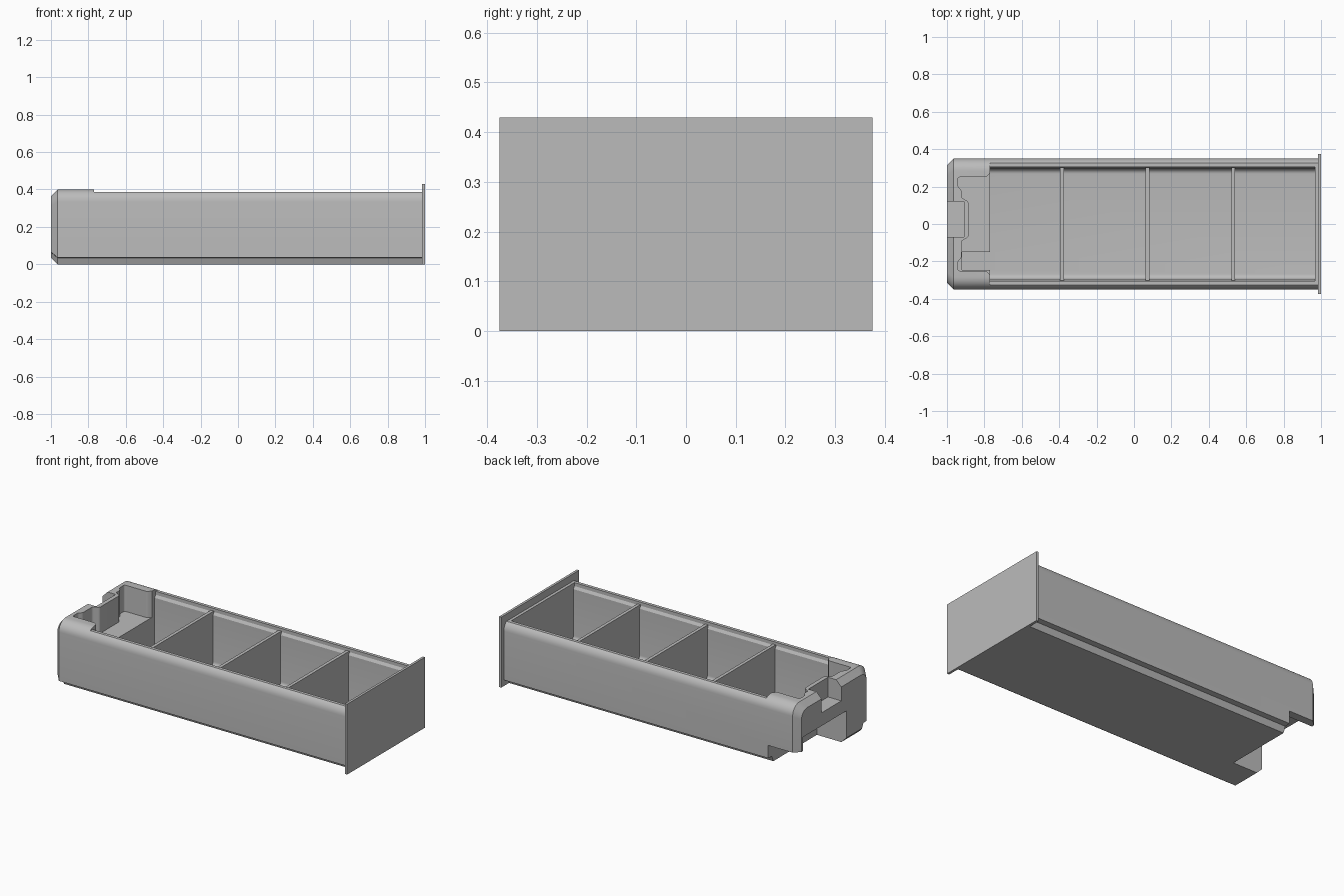
import bpy, bmesh, math
from mathutils import Vector

cube = bpy.data.objects.get("Cube")
if cube:
    bpy.data.objects.remove(cube, do_unlink=True)

grey = bpy.data.materials.new("plain grey")
grey.use_nodes = True
GREY = (0.5, 0.5, 0.5, 1)
grey.diffuse_color = GREY
grey.node_tree.nodes["Principled BSDF"].inputs["Base Color"].default_value = GREY


def finish(bm, name):
    bmesh.ops.recalc_face_normals(bm, faces=bm.faces)
    mesh = bpy.data.meshes.new(name)
    bm.to_mesh(mesh)
    bm.free()
    ob = bpy.data.objects.new(name, mesh)
    bpy.context.collection.objects.link(ob)
    mesh.materials.append(grey)
    return ob


def loft(name, rings):
    """Closed solid through matching rings of points."""
    bm = bmesh.new()
    loops = [[bm.verts.new(p) for p in ring] for ring in rings]
    n = len(loops[0])
    for a, b in zip(loops, loops[1:]):
        for i in range(n):
            j = (i + 1) % n
            bm.faces.new((a[i], a[j], b[j], b[i]))
    bm.faces.new(loops[0])
    bm.faces.new(loops[-1])
    return finish(bm, name)


def box(name, x, y, z):
    return loft(name, [[(x[0], y[0], h), (x[1], y[0], h), (x[1], y[1], h), (x[0], y[1], h)]
                       for h in z])


def arc(cy, cz, r, start, end, steps=8):
    angles = [math.radians(start + (end - start) * i / steps) for i in range(steps + 1)]
    return [(cy + r * math.cos(a), cz + r * math.sin(a)) for a in angles]


def mirrored(half):
    return half + [(-y, z) for y, z in reversed(half)]


def section(x, pts):
    return [(x, y, z) for y, z in pts]


def cut(target, cutter):
    mod = target.modifiers.new("cut", 'BOOLEAN')
    mod.operation = 'DIFFERENCE'
    mod.solver = 'EXACT'
    mod.object = cutter
    bpy.context.view_layer.objects.active = target
    bpy.ops.object.modifier_apply(modifier=mod.name)
    bpy.data.objects.remove(cutter, do_unlink=True)


# Outer shell: rounded top edges, stepped bottom edges, chamfered rear end
outer = mirrored([(0.30, 0), (0.315, 0.035), (0.35, 0.037)] + arc(0.285, 0.335, 0.065, 0, 90))
inset = [(y * 0.9, 0.035 + z * 0.825) for y, z in outer]
body = loft("drawer_body", [section(-1, inset), section(-0.965, outer), section(0.987, outer)])

# Lower rim along the compartments
cut(body, box("rim_cutter", (-0.77, 1.1), (-0.5, 0.5), (0.386, 0.6)))

# Main compartment with filleted floor edges and a slight inner lip
inner = mirrored(arc(0.268, 0.067, 0.027, -90, 0, 6)
                 + [(0.295, 0.35), (0.305, 0.365), (0.305, 0.5)])
cut(body, loft("compartment_cutter", [section(-0.77, inner), section(0.967, inner)]))

# Rear compartment, narrowed around the latch pocket
upper = [(-0.75, 0.275), (-0.772, 0.27), (-0.79, 0.25), (-0.942, 0.25), (-0.942, 0.20),
         (-0.922, 0.18), (-0.922, 0.14), (-0.885, 0.12)]
lower = [(-0.885, -0.07), (-0.922, -0.09), (-0.922, -0.18), (-0.942, -0.20), (-0.942, -0.25),
         (-0.79, -0.25), (-0.772, -0.27), (-0.75, -0.275)]
rear = loft("rear_cutter", [[(x, y, z) for x, y in upper + lower] for z in (0.24, 0.6)])
bm = bmesh.new()
bm.from_mesh(rear.data)
corners = [e for e in bm.edges
           if abs(e.verts[0].co.z - e.verts[1].co.z) > 0.1 and e.verts[0].co.x < -0.78]
bmesh.ops.bevel(bm, geom=corners, offset=0.009, segments=3, profile=0.5, affect='EDGES')
bm.to_mesh(rear.data)
bm.free()
cut(body, rear)
cut(body, box("rear_well_cutter", (-0.92, -0.76), (-0.245, -0.15), (0.04, 0.3)))

# Latch pocket open to the rear, and the notch below it
cut(body, box("pocket_cutter", (-1.1, -0.91), (-0.07, 0.12), (0.28, 0.6)))
cut(body, box("notch_cutter", (-1.1, -0.80), (-0.12, 0.30), (-0.1, 0.20)))
cut(body, box("side_notch_cutter", (-1.1, -0.80), (0.25, 0.5), (-0.1, 0.115)))

# Front plate
plate = box("front_plate", (0.985, 1.0), (-0.375, 0.375), (0, 0.43))

# Cross dividers
dividers = [box(f"divider_{i + 1}", (x - 0.01, x + 0.01), (-0.302, 0.302), (0.035, 0.372))
            for i, x in enumerate((-0.385, 0.072, 0.53))]

# Smooth fillets, sharp edges elsewhere
bpy.ops.object.select_all(action='DESELECT')
body.select_set(True)
bpy.context.view_layer.objects.active = body
bpy.ops.object.shade_smooth_by_angle(angle=math.radians(32))
